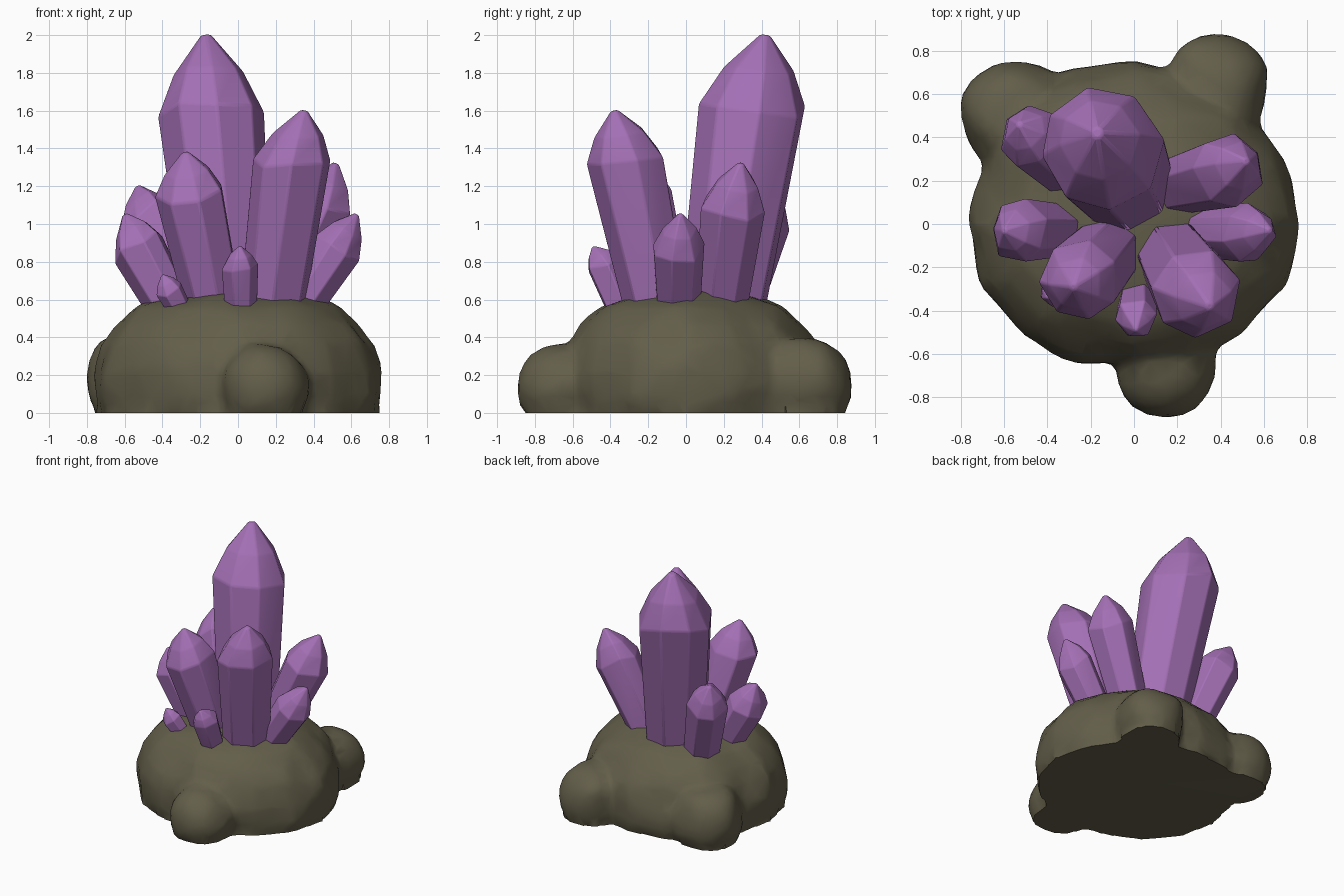
import bpy, bmesh, math, random
from mathutils import Vector, noise

random.seed(4)
if "Cube" in bpy.data.objects:
    bpy.data.objects.remove(bpy.data.objects["Cube"], do_unlink=True)


def material(name, rgb):
    m = bpy.data.materials.new(name)
    m.use_nodes = True
    m.diffuse_color = (*rgb, 1)
    m.node_tree.nodes["Principled BSDF"].inputs["Base Color"].default_value = (*rgb, 1)
    return m


PURPLE = material("purple crystal", (0.37, 0.16, 0.46))
STONE = material("brown stone", (0.125, 0.112, 0.068))


def make_object(name, bm, mat):
    bmesh.ops.recalc_face_normals(bm, faces=bm.faces)
    mesh = bpy.data.meshes.new(name)
    bm.to_mesh(mesh)
    bm.free()
    mesh.materials.append(mat)
    ob = bpy.data.objects.new(name, mesh)
    bpy.context.collection.objects.link(ob)
    bpy.ops.object.select_all(action='DESELECT')
    ob.select_set(True)
    bpy.context.view_layer.objects.active = ob
    return ob


def loft(bm, rings):
    """Skin a stack of point rings and cap both ends."""
    rows = [[bm.verts.new(p) for p in ring] for ring in rings]
    n = len(rows[0])
    for a, b in zip(rows, rows[1:]):
        for i in range(n):
            j = (i + 1) % n
            bm.faces.new((a[i], a[j], b[j], b[i]))
    bm.faces.new(rows[0][::-1])
    bm.faces.new(rows[-1])


def crystal(name, base, shoulder, tip, r0, r1, sides=7):
    """Leaning prism with an uneven shoulder and a blunt point."""
    base, shoulder, tip = Vector(base), Vector(shoulder), Vector(tip)
    axis = (shoulder - base).normalized()
    u = axis.cross(Vector((0, 1, 0))).normalized()
    v = axis.cross(u)
    turn = random.random()
    angles = [math.tau * (i + turn + random.uniform(-.12, .12)) / sides for i in range(sides)]
    shift = [random.uniform(-.22, .22) * r1 for _ in angles]

    def ring(centre, radius, wobble):
        return [centre + radius * (u * math.cos(a) + v * math.sin(a)) + axis * s * wobble
                for a, s in zip(angles, shift)]

    bm = bmesh.new()
    loft(bm, [ring(base - axis * .08, r0, 0), ring(shoulder, r1, 1),
              ring(shoulder.lerp(tip, .52), r1 * .66, .5), ring(tip, r1 * .1, 0)])
    ob = make_object(name, bm, PURPLE)
    bevel = ob.modifiers.new("soft edges", 'BEVEL')
    bevel.width = r1 * .1
    bevel.segments = 2
    bevel.limit_method = 'ANGLE'
    bevel.angle_limit = math.radians(12)
    bpy.ops.object.shade_smooth_by_angle(angle=math.radians(25))


# Rock: rounded mound with three lumps at its foot
outline = [.77, .75, .74, .74, .75, .77, .82, .76, .77, .76, .73, .69, .67, .68, .71, .75]
profile = [(0, .97), (.1, 1), (.22, 1), (.36, .94), (.47, .84), (.56, .7), (.62, .5), (.645, .25)]
bm = bmesh.new()
loft(bm, [[(r * f * math.cos(i * math.pi / 8), r * f * math.sin(i * math.pi / 8), z)
           for i, r in enumerate(outline)] for z, f in profile])
lumps = [((.14, -.64, .13), (.23, .24, .23)),
         ((.38, .63, .15), (.24, .25, .24)),
         ((-.54, .5, .17), (.26, .25, .25))]
for centre, radii in lumps:
    ball = bmesh.ops.create_icosphere(bm, subdivisions=3, radius=1)["verts"]
    for vert in ball:
        # slightly squared ellipsoid, cut off at the ground
        vert.co = Vector([c + r * math.copysign(abs(p) ** .88, p)
                          for c, r, p in zip(centre, radii, vert.co)])
        vert.co.z = max(vert.co.z, 0)
rock = make_object("rock_base", bm, STONE)
remesh = rock.modifiers.new("merge", 'REMESH')
remesh.mode = 'VOXEL'
remesh.voxel_size = .03
soften = rock.modifiers.new("soften", 'SMOOTH')
soften.iterations = 3
bpy.ops.object.modifier_apply(modifier="merge")
bpy.ops.object.modifier_apply(modifier="soften")
for vert in rock.data.vertices:
    p = vert.co.copy()
    if p.z > .03:
        vert.co += noise.noise_vector(p * 4) * .025
    else:
        vert.co.z = 0
chip = rock.modifiers.new("chip", 'DECIMATE')
chip.ratio = .12
bpy.ops.object.modifier_apply(modifier="chip")
bpy.ops.object.shade_smooth_by_angle(angle=math.radians(45))

# Crystals: base, shoulder, tip, base radius, shoulder radius
crystal("main_crystal", (-.05, .2, .6), (-.145, .35, 1.62), (-.17, .42, 2), .23, .285, 8)
crystal("front_left_crystal", (.19, -.16, .6), (.29, -.32, 1.35), (.35, -.38, 1.6), .175, .21)
crystal("front_right_crystal", (-.13, -.13, .6), (-.25, -.26, 1.16), (-.28, -.29, 1.38), .16, .19)
crystal("back_left_crystal", (.22, .19, .6), (.44, .25, 1.1), (.52, .29, 1.32), .14, .175)
crystal("left_crystal", (.33, -.04, .57), (.53, -.04, .88), (.63, -.03, 1.05), .115, .14)
crystal("right_crystal", (-.35, -.03, .55), (-.53, -.03, .88), (-.6, -.03, 1.05), .12, .15)
crystal("back_right_crystal", (-.33, .27, .57), (-.48, .41, 1.04), (-.53, .46, 1.2), .13, .155)
crystal("small_front_crystal", (.015, -.35, .58), (.01, -.43, .78), (.01, -.49, .88), .085, .1, 6)
crystal("tiny_crystal", (-.31, -.28, .55), (-.37, -.32, .66), (-.4, -.34, .73), .06, .075, 6)
